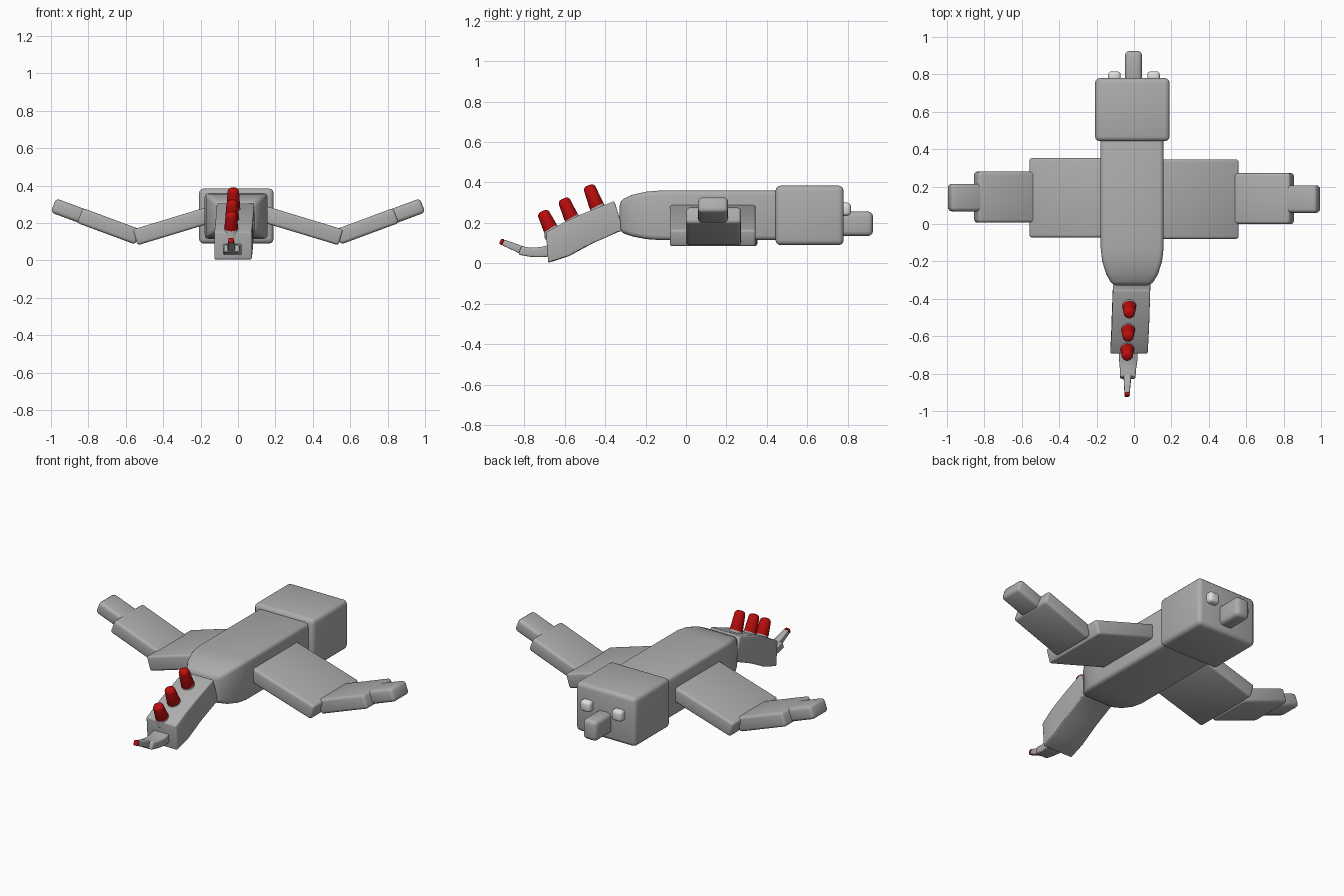
import bpy, bmesh
from mathutils import Vector, Matrix

cube = bpy.data.objects.get("Cube")
if cube:
    bpy.data.objects.remove(cube, do_unlink=True)


def material(name, rgb):
    m = bpy.data.materials.new(name)
    m.use_nodes = True
    m.diffuse_color = (*rgb, 1)
    m.node_tree.nodes["Principled BSDF"].inputs["Base Color"].default_value = (*rgb, 1)
    return m


grey = material("grey", (0.42, 0.42, 0.42))
pale = material("pale grey", (0.75, 0.75, 0.75))
red = material("red", (0.5, 0.004, 0.004))


def finish(name, bm, mat, bevel):
    """Round the hard edges and turn the mesh into a smooth shaded object."""
    bmesh.ops.recalc_face_normals(bm, faces=bm.faces)
    hard = [e for e in bm.edges if e.calc_face_angle(0) > 0.7]
    if bevel:
        bmesh.ops.bevel(bm, geom=hard, offset=bevel, segments=3, profile=0.5,
                        affect='EDGES', clamp_overlap=True)
    mesh = bpy.data.meshes.new(name)
    bm.to_mesh(mesh)
    bm.free()
    mesh.materials.append(mat)
    ob = bpy.data.objects.new(name, mesh)
    bpy.context.collection.objects.link(ob)
    bpy.ops.object.select_all(action='DESELECT')
    ob.select_set(True)
    bpy.context.view_layer.objects.active = ob
    bpy.ops.object.shade_smooth_by_angle()
    return ob


def loft(name, sections, mat, bevel):
    """Rectangular sections: centre x, half width, top (y, z), bottom (y, z)."""
    bm = bmesh.new()
    rings = []
    for cx, w, (yt, zt), (yb, zb) in sections:
        rings.append([bm.verts.new(p) for p in (
            (cx - w, yt, zt), (cx + w, yt, zt), (cx + w, yb, zb), (cx - w, yb, zb))])
    for a, b in zip(rings, rings[1:]):
        for i in range(4):
            j = (i + 1) % 4
            bm.faces.new((a[i], a[j], b[j], b[i]))
    bm.faces.new(rings[0])
    bm.faces.new(rings[-1])
    return finish(name, bm, mat, bevel)


def box(name, low, high, mat, bevel):
    cx, w = (low[0] + high[0]) / 2, (high[0] - low[0]) / 2
    return loft(name, [(cx, w, (y, high[2]), (y, low[2])) for y in (low[1], high[1])],
                mat, bevel)


def slab(name, start, end, y0, y1, thick, bevel):
    """Flat wing panel running between two (x, z) points."""
    a, b = Vector((start[0], 0, start[1])), Vector((end[0], 0, end[1]))
    along = (b - a).normalized()
    up = Vector((-along.z, 0, along.x))
    bm = bmesh.new()
    bmesh.ops.create_cube(bm, size=1)
    for v in bm.verts:
        c = v.co.copy()
        v.co = (a + b) / 2 + along * c.x * (b - a).length + up * c.z * thick
        v.co.y = (y0 + y1) / 2 + c.y * (y1 - y0)
    return finish(name, bm, grey, bevel)


def peg(name, base, tip, r1, r2, mat, bevel):
    """Tapered round peg between two points."""
    a, b = Vector(base), Vector(tip)
    turn = (b - a).to_track_quat('Z', 'Y').to_matrix().to_4x4()
    bm = bmesh.new()
    bmesh.ops.create_cone(bm, cap_ends=True, segments=16, radius1=r1, radius2=r2,
                          depth=(b - a).length,
                          matrix=Matrix.Translation((a + b) / 2) @ turn)
    return finish(name, bm, mat, bevel)


# Body, narrowing towards the tail
loft("body", [(-0.01, 0.168, (0.47, 0.36), (0.47, 0.115)),
              (-0.01, 0.168, (-0.13, 0.36), (-0.13, 0.115)),
              (-0.01, 0.16, (-0.2, 0.354), (-0.2, 0.12)),
              (-0.01, 0.138, (-0.27, 0.338), (-0.27, 0.134)),
              (-0.012, 0.103, (-0.328, 0.31), (-0.328, 0.155))], grey, 0.022)

# Head, beak and eyes
box("head", (-0.208, 0.443, 0.09), (0.19, 0.78, 0.384), grey, 0.025)
box("beak", (-0.048, 0.74, 0.135), (0.043, 0.925, 0.256), grey, 0.024)
for side, x in (("right", -0.105), ("left", 0.105)):
    box(side + "_eye", (x - 0.034, 0.76, 0.235), (x + 0.034, 0.816, 0.3), pale, 0.018)

# Wings of three panels each
for side, s, dy in (("left", 1, 0), ("right", -1, 0.008)):
    slab(side + "_inner_wing", (s * 0.13, 0.25), (s * 0.55, 0.123),
         -0.08 + dy, 0.345 + dy, 0.088, 0.014)
    slab(side + "_middle_wing", (s * 0.535, 0.125), (s * 0.845, 0.24),
         0.0 + dy, 0.272 + dy, 0.085, 0.016)
    slab(side + "_outer_wing", (s * 0.81, 0.228), (s * 0.987, 0.294),
         0.06 + dy, 0.207 + dy, 0.08, 0.02)

# Tail base, hinged below the notch
loft("tail", [(-0.012, 0.1, (-0.32, 0.2), (-0.32, 0.158)),
              (-0.013, 0.1, (-0.355, 0.308), (-0.335, 0.155)),
              (-0.018, 0.1, (-0.52, 0.242), (-0.46, 0.1)),
              (-0.022, 0.1, (-0.61, 0.2), (-0.58, 0.035)),
              (-0.027, 0.1, (-0.693, 0.152), (-0.682, 0.002))], grey, 0.008)

# Tail end and its upturned tip
loft("tail_end", [(-0.03, 0.05, (-0.66, 0.095), (-0.66, 0.035)),
                  (-0.03, 0.05, (-0.72, 0.08), (-0.72, 0.03)),
                  (-0.032, 0.044, (-0.77, 0.077), (-0.77, 0.032)),
                  (-0.034, 0.041, (-0.815, 0.085), (-0.83, 0.043))], grey, 0.008)
loft("tail_tip", [(-0.035, 0.021, (-0.8, 0.082), (-0.815, 0.045)),
                  (-0.037, 0.014, (-0.9, 0.118), (-0.912, 0.09))], grey, 0.006)
loft("tail_point", [(-0.037, 0.015, (-0.898, 0.119), (-0.91, 0.089)),
                    (-0.038, 0.014, (-0.914, 0.122), (-0.926, 0.096))], red, 0.006)

# Back spikes in pale collars
for i, (x, y, z) in enumerate(((-0.025, -0.437, 0.27), (-0.031, -0.562, 0.213),
                               (-0.036, -0.665, 0.16))):
    h = 0.116 - 0.009 * i
    peg(f"spike_collar_{i + 1}", (x, y + 0.01, z - 0.03), (x, y - 0.006, z + 0.022),
        0.045, 0.034, grey, 0)
    peg(f"spike_{i + 1}", (x, y, z), (x, y - 0.046, z + h), 0.038, 0.029, red, 0.018)
